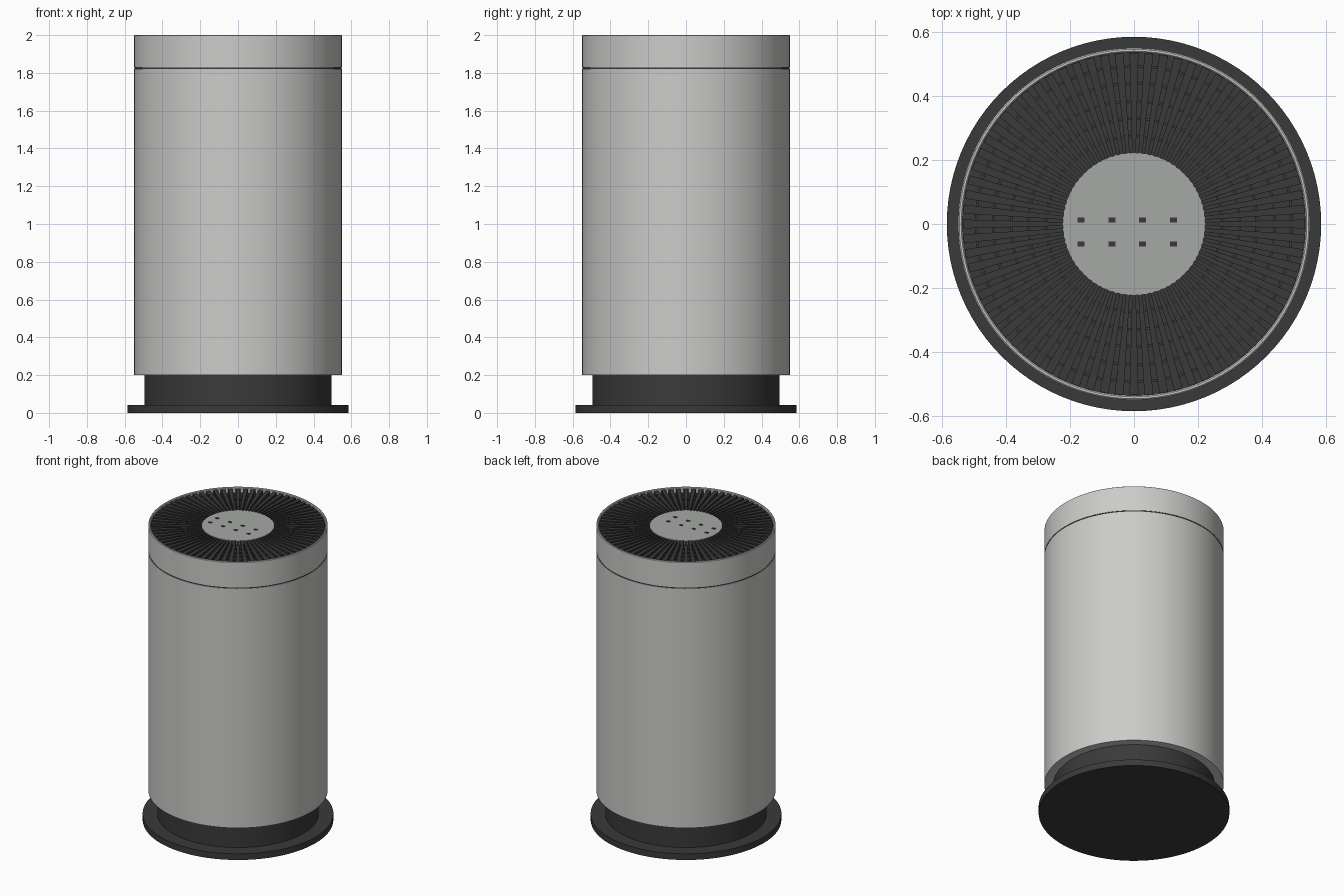
import bpy, bmesh
from math import cos, sin, tau, radians
from mathutils import Matrix

cube = bpy.data.objects.get("Cube")
if cube:
    bpy.data.objects.remove(cube, do_unlink=True)


def material(name, rgb):
    m = bpy.data.materials.new(name)
    m.use_nodes = True
    m.diffuse_color = (*rgb, 1)
    m.node_tree.nodes["Principled BSDF"].inputs["Base Color"].default_value = (*rgb, 1)
    return m


SILVER = material("silver shell", (0.6, 0.6, 0.585))
DARK = material("charcoal plastic", (0.042, 0.042, 0.042))
PANEL = material("grey panel", (0.38, 0.395, 0.375))


def finish(name, bm, mat, smooth=True):
    bmesh.ops.recalc_face_normals(bm, faces=bm.faces)
    mesh = bpy.data.meshes.new(name)
    bm.to_mesh(mesh)
    bm.free()
    mesh.materials.append(mat)
    obj = bpy.data.objects.new(name, mesh)
    bpy.context.collection.objects.link(obj)
    if smooth:
        bpy.ops.object.select_all(action="DESELECT")
        obj.select_set(True)
        bpy.context.view_layer.objects.active = obj
        bpy.ops.object.shade_smooth_by_angle(angle=radians(30))
    return obj


def lathe(name, profile, mat, closed=False, steps=96):
    """Spin (radius, height) points about z; a closed profile makes a ring."""
    bm = bmesh.new()
    verts = [bm.verts.new((r, 0, z)) for r, z in profile]
    pairs = list(zip(verts, verts[1:]))
    if closed:
        pairs.append((verts[-1], verts[0]))
    edges = [bm.edges.new(p) for p in pairs]
    bmesh.ops.spin(bm, geom=verts + edges, cent=(0, 0, 0), axis=(0, 0, 1),
                   angle=tau, steps=steps)
    bmesh.ops.remove_doubles(bm, verts=bm.verts, dist=0.00005)
    return finish(name, bm, mat)


def disc(name, r, z0, z1, mat):
    return lathe(name, [(0, z0), (r, z0), (r, z1), (0, z1)], mat)


# Base plate and recessed neck
disc("base_plate", 0.585, 0, 0.042, DARK)
disc("neck", 0.495, 0.042, 0.21, DARK)

# Main shell, dark seam and upper collar with a thin rim
disc("body_shell", 0.55, 0.2, 1.82, SILVER)
disc("seam", 0.547, 1.82, 1.828, DARK)
lathe("top_collar", [(0.55, 1.828), (0.55, 1.997), (0.546, 2.0), (0.54, 2.0),
                     (0.536, 1.996), (0.536, 1.828)], SILVER, closed=True)

# Vent grille: floor, concentric rings and radial fins
disc("vent_floor", 0.536, 1.9, 1.965, DARK)
for i in range(5):
    r = 0.27 + i * 0.055
    lathe(f"vent_ring_{i + 1}", [(r, 1.96), (r + 0.008, 1.96), (r + 0.008, 1.983),
                                 (r, 1.983)], DARK, closed=True)
bm = bmesh.new()
FINS = 72
for i in range(FINS):
    a = tau * i / FINS
    corners = []
    for r, side in ((0.215, -1), (0.535, -1), (0.535, 1), (0.215, 1)):
        b = a + side * tau / FINS * 0.3
        corners.append((r * cos(b), r * sin(b)))
    low = [bm.verts.new((x, y, 1.96)) for x, y in corners]
    high = [bm.verts.new((x, y, 1.99)) for x, y in corners]
    bm.faces.new(low)
    bm.faces.new(high)
    for j in range(4):
        k = (j + 1) % 4
        bm.faces.new((low[j], low[k], high[k], high[j]))
finish("vent_fins", bm, DARK, smooth=False)

# Central control panel with two rows of small marks
disc("control_panel", 0.222, 1.95, 1.992, PANEL)
bm = bmesh.new()
for row in (0.013, -0.062):
    for col in range(4):
        place = Matrix.Translation((-0.165 + col * 0.096, row, 1.993))
        size = Matrix.Diagonal((0.022, 0.016, 0.004, 1))
        bmesh.ops.create_cube(bm, size=1, matrix=place @ size)
finish("panel_marks", bm, DARK, smooth=False)
